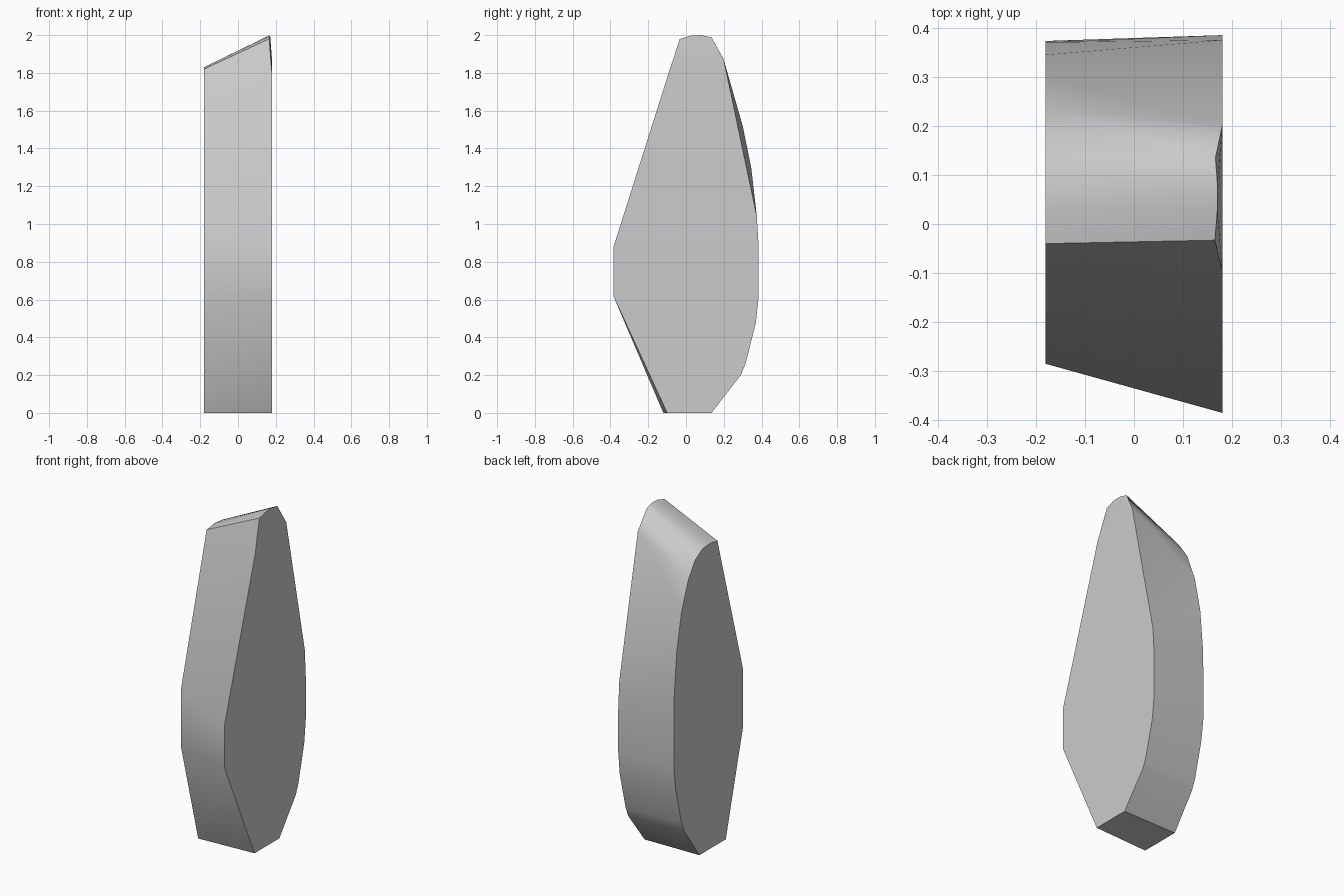
import bpy
import bmesh
from math import radians

cube = bpy.data.objects.get("Cube")
if cube:
    bpy.data.objects.remove(cube, do_unlink=True)

# Plain stone grey
grey = bpy.data.materials.new("stone grey")
grey.use_nodes = True
colour = (0.6, 0.6, 0.6, 1)
grey.diffuse_color = colour
grey.node_tree.nodes["Principled BSDF"].inputs["Base Color"].default_value = colour

HALF = 0.18

# Side outlines as (y, z), from the front foot up and over to the back foot
left_outline = [(-0.10, 0), (-0.385, 0.62), (-0.385, 0.875), (-0.095, 1.79),
                (0.2, 1.87), (0.375, 1.04), (0.385, 0.87), (0.385, 0.62),
                (0.37, 0.48), (0.315, 0.26), (0.29, 0.2), (0.135, 0)]
right_outline = [(-0.12, 0), (-0.285, 0.62), (-0.285, 0.95), (-0.04, 1.82),
                 (0.03, 1.83), (0.1, 1.825), (0.17, 1.785), (0.235, 1.69),
                 (0.3, 1.52), (0.345, 1.3), (0.37, 1.03), (0.373, 0.62),
                 (0.355, 0.48), (0.3, 0.26), (0.275, 0.2), (0.13, 0)]
# Blunted crest just inside the taller side, as (x, y, z)
crest = [(0.165, -0.033, 1.98), (0.17, 0.03, 1.998), (0.17, 0.08, 2.0),
         (0.166, 0.135, 1.988), (0.172, 0.195, 1.88)]

points = [(HALF, y, z) for y, z in left_outline]
points += [(-HALF, y, z) for y, z in right_outline]
points += crest

# Skin the outlines into one faceted stone
bm = bmesh.new()
for p in points:
    bm.verts.new(p)
hull = bmesh.ops.convex_hull(bm, input=bm.verts)
loose = [v for v in bm.verts if not v.link_faces]
bmesh.ops.delete(bm, geom=loose, context='VERTS')
bmesh.ops.dissolve_limit(bm, angle_limit=radians(0.5), verts=bm.verts, edges=bm.edges)
bmesh.ops.recalc_face_normals(bm, faces=bm.faces)

mesh = bpy.data.meshes.new("standing_stone")
bm.to_mesh(mesh)
bm.free()
mesh.materials.append(grey)
stone = bpy.data.objects.new("standing_stone", mesh)
bpy.context.collection.objects.link(stone)

# Soft facets with crisp rims
bpy.ops.object.select_all(action='DESELECT')
stone.select_set(True)
bpy.context.view_layer.objects.active = stone
bpy.ops.object.shade_smooth_by_angle(angle=radians(30))
